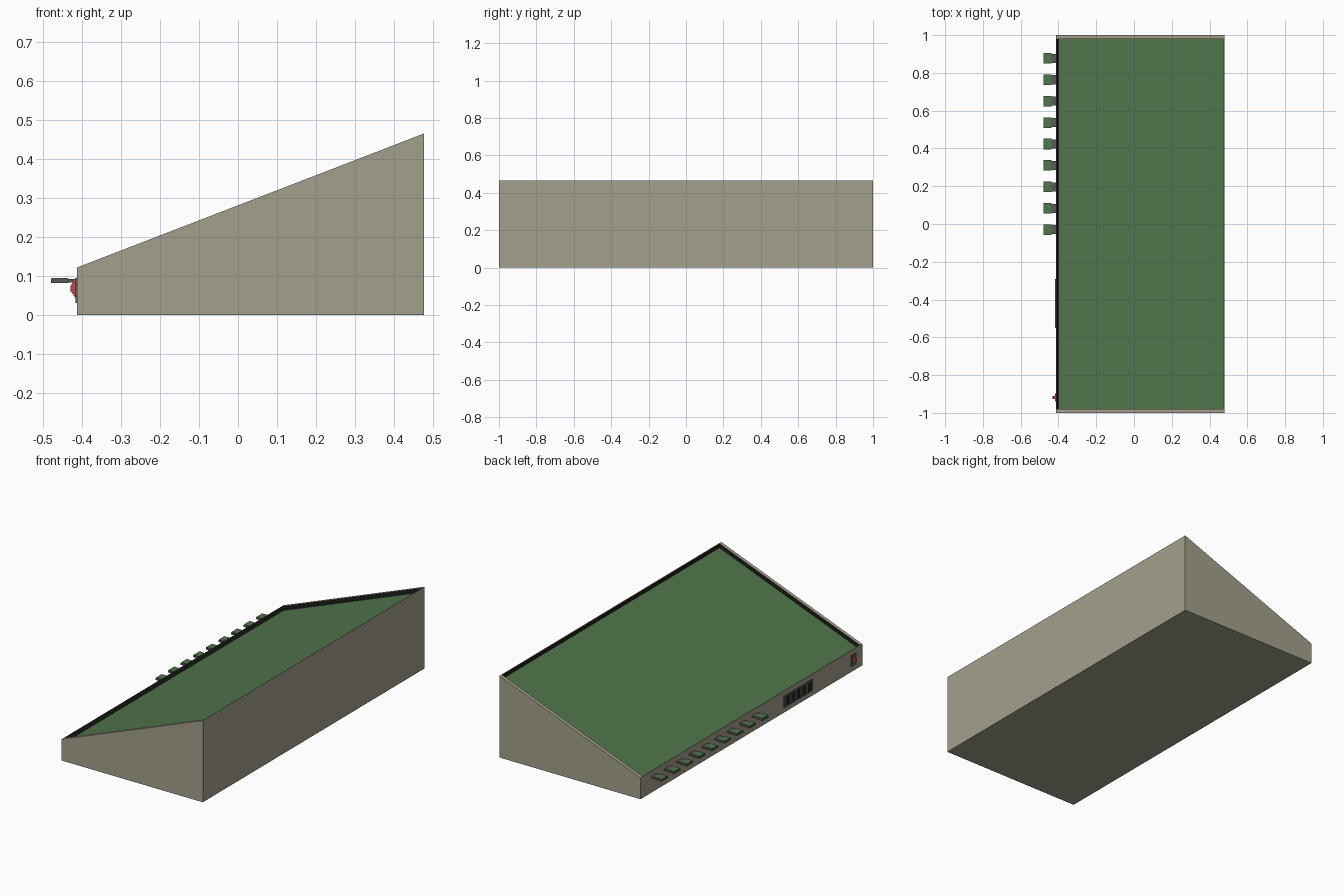
import bpy, bmesh

if "Cube" in bpy.data.objects:
    bpy.data.objects.remove(bpy.data.objects["Cube"])

XL, XH, ZL, ZH = -0.413, 0.478, 0.122, 0.466


def mat(name, rgb):
    m = bpy.data.materials.new(name)
    m.diffuse_color = (*rgb, 1)
    m.use_nodes = True
    m.node_tree.nodes["Principled BSDF"].inputs["Base Color"].default_value = m.diffuse_color
    return m


BEIGE = mat("beige", (0.37, 0.35, 0.26))
GREEN = mat("green", (0.08, 0.18, 0.07))
DARK = mat("dark_lining", (0.012, 0.012, 0.011))
GREY = mat("dark_grey", (0.1, 0.1, 0.095))
RED = mat("red", (0.55, 0.06, 0.06))


def finish(name, bm, *mats):
    bmesh.ops.recalc_face_normals(bm, faces=bm.faces)
    me = bpy.data.meshes.new(name)
    bm.to_mesh(me)
    bm.free()
    for m in mats:
        me.materials.append(m)
    ob = bpy.data.objects.new(name, me)
    bpy.context.collection.objects.link(ob)
    return ob


def box(name, x, y, z, m):
    bm = bmesh.new()
    bmesh.ops.create_cube(bm, size=1)
    for v in bm.verts:
        for i, (a, b) in enumerate((x, y, z)):
            v.co[i] = b if v.co[i] > 0 else a
    return finish(name, bm, m)


def prism(name, profile, y0, y1, m):
    bm = bmesh.new()
    a, b = ([bm.verts.new((x, y, z)) for x, z in profile] for y in (y0, y1))
    bm.faces.new(a)
    bm.faces.new(b[::-1])
    for i in range(len(a)):
        j = (i + 1) % len(a)
        bm.faces.new((a[i], a[j], b[j], b[i]))
    return finish(name, bm, m)


def top_z(x):
    return ZL + (ZH - ZL) * (x - XL) / (XH - XL)


# wedge housing with a shallow tray sunk into its sloping top
bm = bmesh.new()


def ring(x0, x1, y, z):
    return [bm.verts.new((a, b, z(a))) for a, b in ((x0, -y), (x1, -y), (x1, y), (x0, y))]


rings = [ring(XL, XH, 1, lambda x: 0),
         ring(XL, XH, 1, top_z),
         ring(XL + 0.004, XH - 0.004, 0.98, top_z),
         ring(XL + 0.014, XH - 0.003, 0.98, lambda x: top_z(x) - 0.024)]
bm.faces.new(rings[0][::-1])
for k in range(3):
    for i in range(4):
        j = (i + 1) % 4
        f = bm.faces.new((rings[k][i], rings[k][j], rings[k + 1][j], rings[k + 1][i]))
        f.material_index = 1 if k == 2 else 0
floor = bm.faces.new(rings[3])
floor.material_index = 2
finish("housing", bm, BEIGE, DARK, GREEN)

# row of terminal keys: grey tongue with a green cap
for i in range(9):
    y = 0.877 - i * 0.1134
    box(f"key_stem_{i}", (-0.437, XL + 0.002), (y - 0.024, y + 0.024), (0.083, 0.092), GREY)
    box(f"key_base_{i}", (-0.48, -0.436), (y - 0.028, y + 0.028), (0.082, 0.092), GREY)
    box(f"key_cap_{i}", (-0.479, -0.437), (y - 0.026, y + 0.026), (0.092, 0.095), GREEN)

# slotted vent: black backing, two rails and six bars
VX = (-0.418, XL + 0.002)
box("vent_backing", (-0.4145, XL + 0.002), (-0.548, -0.292), (0.032, 0.093), DARK)
box("vent_rail_bottom", VX, (-0.55, -0.29), (0.03, 0.037), GREY)
box("vent_rail_top", VX, (-0.55, -0.29), (0.088, 0.095), GREY)
for i in range(6):
    y = -0.543 + i * 0.0492
    box(f"vent_bar_{i}", VX, (y - 0.007, y + 0.007), (0.036, 0.089), GREY)

# power switch: plate and tilted rocker
box("switch_plate", (-0.417, XL + 0.002), (-0.94, -0.897), (0.03, 0.094), GREY)
prism("switch_rocker", [(-0.415, 0.04), (-0.424, 0.053), (-0.431, 0.062), (-0.430, 0.075),
                        (-0.424, 0.083), (-0.428, 0.092), (-0.415, 0.092)],
      -0.926, -0.911, RED)
